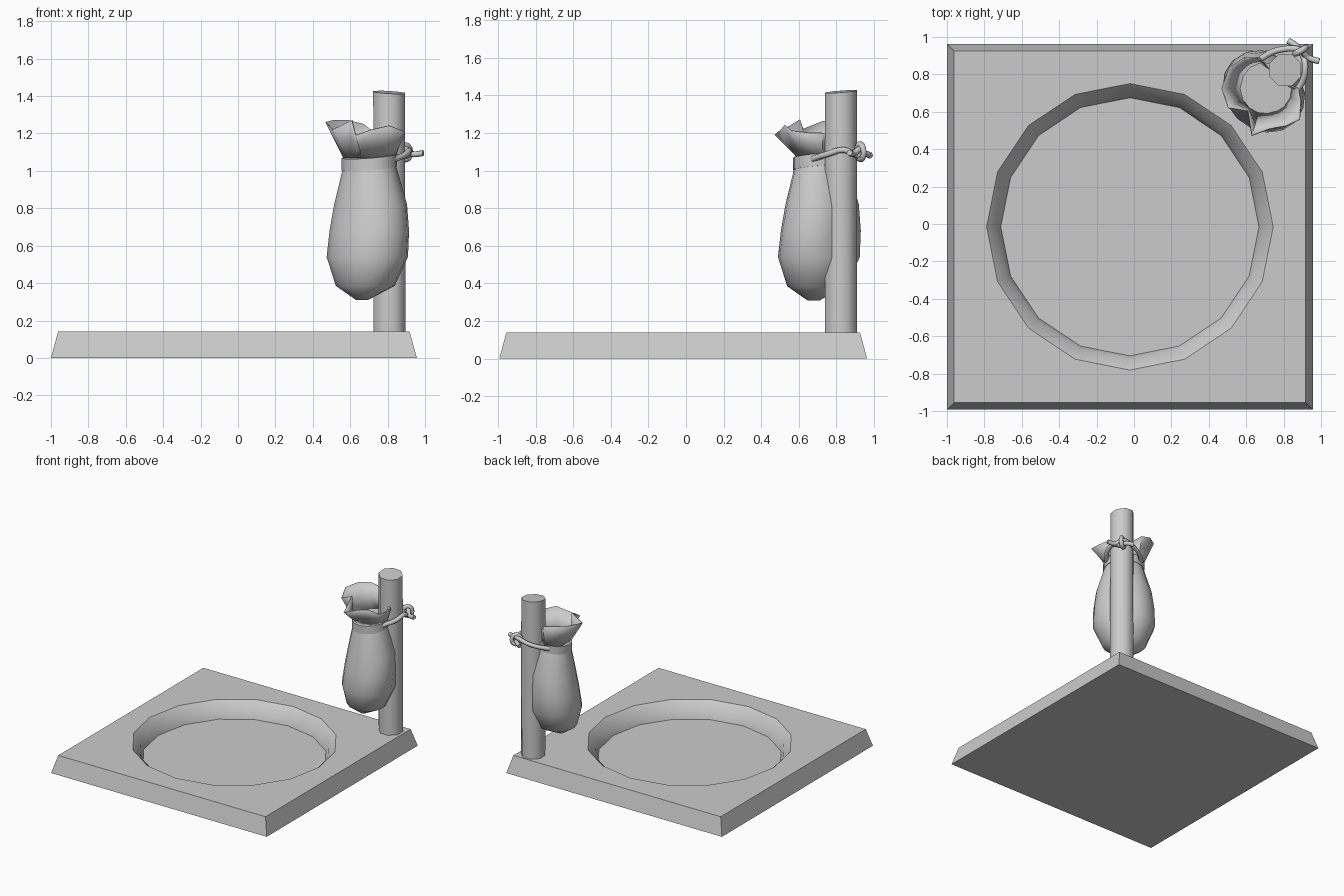
import bpy, bmesh, math
from mathutils import Vector

cube = bpy.data.objects.get("Cube")
if cube:
    bpy.data.objects.remove(cube, do_unlink=True)

grey = bpy.data.materials.new("plain grey")
grey.use_nodes = True
COLOUR = (0.6, 0.6, 0.6, 1)
grey.diffuse_color = COLOUR
grey.node_tree.nodes["Principled BSDF"].inputs["Base Color"].default_value = COLOUR


def finish(bm, name, angle):
    """Turn a bmesh into a shaded object."""
    bmesh.ops.recalc_face_normals(bm, faces=bm.faces)
    mesh = bpy.data.meshes.new(name)
    bm.to_mesh(mesh)
    bm.free()
    mesh.materials.append(grey)
    ob = bpy.data.objects.new(name, mesh)
    bpy.context.collection.objects.link(ob)
    bpy.ops.object.select_all(action='DESELECT')
    ob.select_set(True)
    bpy.context.view_layer.objects.active = ob
    bpy.ops.object.shade_smooth_by_angle(angle=math.radians(angle))
    return ob


def skin(bm, rings):
    """Join successive point rings with quads and return the vertex rings."""
    loops = [[bm.verts.new(p) for p in ring] for ring in rings]
    for a, b in zip(loops, loops[1:]):
        for i in range(len(a)):
            j = (i + 1) % len(a)
            bm.faces.new((a[i], a[j], b[j], b[i]))
    return loops


def circle(x, y, z, r, n, turn=0.0):
    return [Vector((x + r * math.cos(turn + math.tau * i / n),
                    y + r * math.sin(turn + math.tau * i / n), z)) for i in range(n)]


# Square base with sloped sides and a round, chamfered recess
CX, CY = -0.022, -0.015
bm = bmesh.new()
R2 = math.sqrt(2)
outer = skin(bm, [circle(CX, CY, z, h * R2, 4, math.pi / 4)
                  for z, h in ((0, 0.978), (0.14, 0.94))])
bm.faces.new(outer[0])
inner = skin(bm, [circle(CX, CY, z, r, 16)
                  for z, r in ((0.14, 0.766), (0.08, 0.71), (0.012, 0.69))])
bm.faces.new(inner[-1])
rim = [bm.edges.get((l[i], l[i - 1])) for l in (outer[-1], inner[0]) for i in range(len(l))]
bmesh.ops.triangle_fill(bm, use_beauty=True, edges=rim, normal=(0, 0, 1))
finish(bm, "base", 30)

# Post with a slightly slanted top
PX, PY = 0.808, 0.823
bm = bmesh.new()
foot = circle(PX + 0.002, PY, 0.13, 0.092, 8, math.pi / 8)
top = circle(PX, PY, 1.42, 0.092, 8, math.pi / 8)
for p in top:
    p.z += 0.08 * (p.y - PY) - 0.06 * (p.x - PX)
post = skin(bm, [foot, top])
bm.faces.new(post[0])
bm.faces.new(post[-1])
finish(bm, "post", 60)


# Bag: elliptical rings hanging on the inner diagonal side of the post
def bag_ring(z, offset, depth, width, tilt=0.0, n=16):
    ring = []
    for i in range(n):
        a = math.tau * i / n
        out = max(offset + depth * math.cos(a), -0.02)
        side = width * math.sin(a)
        ring.append(Vector((PX + (side - out) / R2, PY - (side + out) / R2,
                            z - tilt * (out - 0.15))))
    return ring


bm = bmesh.new()
body = skin(bm, [bag_ring(*s) for s in (
    (0.31, 0.205, 0.03, 0.035), (0.385, 0.18, 0.15, 0.165),
    (0.54, 0.165, 0.2, 0.235), (0.68, 0.15, 0.195, 0.23),
    (0.82, 0.14, 0.18, 0.21), (1.02, 0.15, 0.135, 0.15, 0.12))])
bm.faces.new(body[0])
finish(bm, "bag_body", 50)

# Tied band at the neck, closed inside the mouth
bm = bmesh.new()
band = skin(bm, [bag_ring(z, 0.15, 0.14, 0.155, 0.12) for z in (1.015, 1.08)])
for loop in band:
    bm.faces.new(loop)
finish(bm, "neck_band", 40)

# Ruffled mouth: angle in degrees, rim radius, rim height
RIM = ((0, 0.18, 1.2), (30, 0.1, 1.19), (70, 0.1, 1.2), (100, 0.17, 1.25),
       (125, 0.2, 1.27), (150, 0.225, 1.27), (180, 0.235, 1.26), (208, 0.225, 1.22),
       (232, 0.155, 1.27), (254, 0.265, 1.19), (275, 0.22, 1.22),
       (298, 0.23, 1.24), (318, 0.25, 1.21), (340, 0.205, 1.2))
NX, NY = 0.702, 0.725
bm = bmesh.new()
rings = [[], [], []]
for deg, r, z in RIM:
    a = math.radians(deg)
    neck = min(0.14, r)
    for k, t in enumerate((0, 0.5, 1)):
        rad = neck + (r - neck) * t
        rings[k].append(Vector((NX + rad * math.cos(a), NY + rad * math.sin(a),
                                1.07 + (z - 1.07) * t)))
skin(bm, rings)
ruffle = finish(bm, "bag_ruffle", 50)
thick = ruffle.modifiers.new("cloth", 'SOLIDIFY')
thick.thickness = 0.006


# Rope passing round the post and knotted behind it
def rope(name, points, cyclic=False):
    cu = bpy.data.curves.new(name, 'CURVE')
    cu.dimensions = '3D'
    cu.bevel_depth = 0.017
    cu.bevel_resolution = 1
    cu.resolution_u = 3
    cu.use_fill_caps = True
    sp = cu.splines.new('BEZIER')
    sp.bezier_points.add(len(points) - 1)
    for bp, p in zip(sp.bezier_points, points):
        bp.co = p
        bp.handle_left_type = bp.handle_right_type = 'AUTO'
    sp.use_cyclic_u = cyclic
    cu.materials.append(grey)
    bpy.context.collection.objects.link(bpy.data.objects.new(name, cu))


rope("rope_right", [(0.64, 0.85, 1.06), (0.72, 0.91, 1.08), (0.8, 0.935, 1.1),
                    (0.89, 0.93, 1.12), (0.93, 0.89, 1.09), (0.99, 0.87, 1.095)])
rope("rope_left", [(0.83, 0.67, 1.06), (0.9, 0.76, 1.09), (0.915, 0.84, 1.11),
                   (0.9, 0.91, 1.08), (0.87, 0.95, 1.09), (0.825, 0.98, 1.08)])
rope("rope_knot", [(0.86, 0.91, 1.1), (0.89, 0.925, 1.14),
                   (0.92, 0.945, 1.1), (0.895, 0.93, 1.06)], True)
